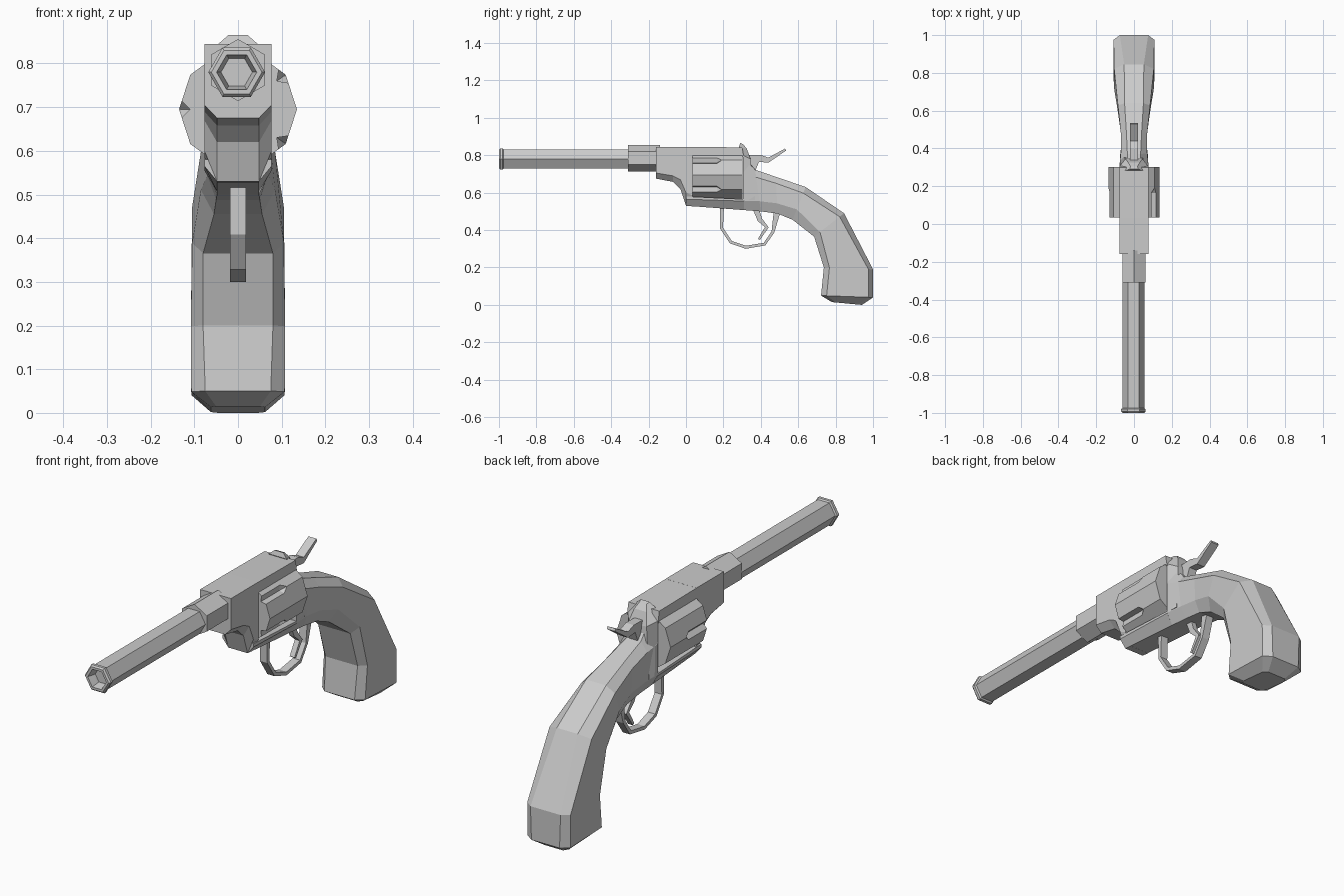
import bpy, bmesh
from math import pi, cos, sin
from mathutils import Vector

if "Cube" in bpy.data.objects:
    bpy.data.objects.remove(bpy.data.objects["Cube"])


def loft(name, rings):
    """Skin a list of matching closed rings and cap both ends."""
    bm = bmesh.new()
    rows = [[bm.verts.new(p) for p in ring] for ring in rings]
    n = len(rows[0])
    for a, b in zip(rows, rows[1:]):
        for i in range(n):
            j = (i + 1) % n
            bm.faces.new((a[i], a[j], b[j], b[i]))
    bm.faces.new(rows[0])
    bm.faces.new(rows[-1])
    bmesh.ops.recalc_face_normals(bm, faces=bm.faces)
    mesh = bpy.data.meshes.new(name)
    bm.to_mesh(mesh)
    bm.free()
    obj = bpy.data.objects.new(name, mesh)
    bpy.context.collection.objects.link(obj)
    return obj


def ngon(n, r, y, x, z, turn=0):
    return [(x + r * cos(turn + 2 * pi * i / n), y, z + r * sin(turn + 2 * pi * i / n))
            for i in range(n)]


def prism(name, profile, w):
    """Side profile (y, z) extruded to half width w."""
    return loft(name, [[(x, y, z) for y, z in profile] for x in (-w, w)])


def ribbon(name, path, w):
    """Strip along (y, z, half thickness) points, half width w."""
    pts = [Vector(p[:2]) for p in path]
    rings = []
    for i, p in enumerate(pts):
        t = (pts[min(i + 1, len(pts) - 1)] - pts[max(i - 1, 0)]).normalized()
        d = Vector((-t.y, t.x)) * path[i][2]
        a, b = p + d, p - d
        rings.append([(-w, *a), (w, *a), (w, *b), (-w, *b)])
    return loft(name, rings)


# Hexagonal barrel with muzzle lip and recessed bore
AXIS = 0.78
steps = [(.036, -.96), (.038, -.97), (.046, -1), (.058, -1), (.065, -.993),
         (.065, -.98), (.058, -.975), (.058, -.28)]
loft("barrel", [ngon(6, r, y, -.003, AXIS) for r, y in steps])

# Barrel collar, hexagon with its point up
loft("barrel_collar", [ngon(6, .071, y, 0, .785, pi / 2) for y in (-.31, -.14)])


def frame_ring(y, top, bottom, side, w=.077):
    return [(-w, y, top), (-w, y, side), (-.048, y, bottom),
            (.048, y, bottom), (w, y, side), (w, y, top)]


# Frame: front block, bottom strap and top strap
loft("frame_front", [frame_ring(*s) for s in [
    (-.16, .845, .675, .705), (-.07, .845, .658, .69), (-.03, .845, .62, .67),
    (.0, .845, .53, .60), (.035, .845, .527, .585)]])
loft("bottom_strap", [frame_ring(*s) for s in [
    (.0, .58, .53, .565), (.31, .565, .507, .555)]])
prism("top_strap", [(.0, .79), (.31, .79), (.30, .842), (.0, .845)], .077)

# Recoil shield crest behind the cylinder
loft("recoil_shield", [
    [(-.075, .306, .56), (.075, .306, .56), (.075, .37, .56), (-.075, .37, .56)],
    [(-.075, .306, .80), (.075, .306, .80), (.045, .345, .78), (-.045, .345, .78)],
    [(-.045, .283, .845), (.045, .283, .845), (.03, .325, .835), (-.03, .325, .835)],
    [(-.022, .29, .865), (.022, .29, .865), (.018, .305, .86), (-.018, .305, .86)]])

# Ten-sided cylinder with five flutes
CZ = .695
cylinder = loft("cylinder", [ngon(10, .135, y, 0, CZ) for y in (.035, .303)])
for k in range(5):
    a = pi + k * 2 * pi / 5
    x, z = .137 * cos(a), CZ + .137 * sin(a)
    cutter = loft("flute_cutter", [ngon(4, r, y, x, z, a) for r, y in
                                   [(.027, .0), (.027, .165), (.006, .188)]])
    cutter.hide_render = True
    mod = cylinder.modifiers.new("flute", 'BOOLEAN')
    mod.operation = 'DIFFERENCE'
    mod.solver = 'EXACT'
    mod.object = cutter
    bpy.context.view_layer.objects.active = cylinder
    bpy.ops.object.modifier_apply(modifier=mod.name)
    bpy.data.objects.remove(cutter)


# Grip: chamfered sections from the frame down to the butt
def grip_ring(back, front, w, wb, wf, cb, cf):
    b, f = Vector(back), Vector(front)
    d = (f - b).normalized()
    p, q = b + d * cb, f - d * cf
    half = [(wb, b), (w, p), (w, q), (wf, f)]
    return [(x, *v) for x, v in half] + [(-x, *v) for x, v in reversed(half)]


loft("grip", [grip_ring(*s) for s in [
    ((.308, .80), (.308, .507), .077, .035, .048, .10, .05),
    ((.37, .722), (.40, .50), .07, .035, .048, .04, .055),
    ((.48, .685), (.49, .488), .07, .04, .05, .035, .055),
    ((.64, .63), (.57, .455), .085, .05, .055, .035, .06),
    ((.845, .49), (.685, .365), .105, .052, .08, .03, .04),
    ((1.0, .19), (.737, .20), .108, .075, .08, .025, .03),
    ((1.0, .04), (.722, .05), .107, .07, .075, .025, .03),
    ((.94, .0), (.78, .015), .062, .045, .05, .02, .02)]])

# Trigger guard and trigger
ribbon("trigger_guard", [
    (.192, .525, .011), (.19, .41, .008), (.24, .335, .008), (.32, .308, .008),
    (.42, .325, .008), (.465, .39, .008), (.485, .49, .017)], .018)
ribbon("trigger", [(.375, .51, .016), (.395, .455, .013), (.432, .415, .01),
                   (.39, .35, .006)], .012)

# Hammer with raised spur
prism("hammer", [(.31, .80), (.40, .802), (.44, .787), (.53, .836), (.535, .825),
                 (.44, .76), (.39, .765), (.36, .69), (.32, .69)], .02)
